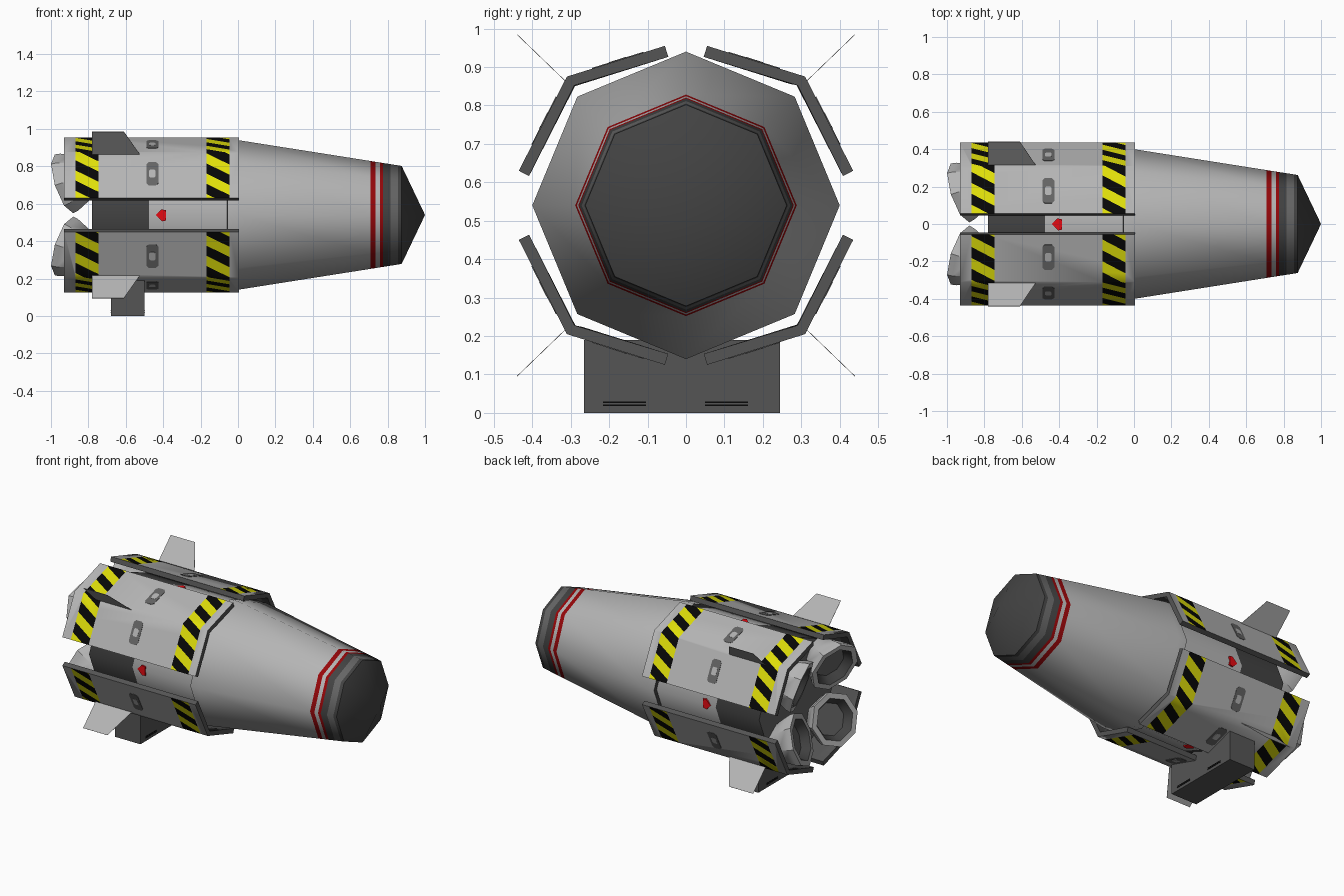
import bpy, bmesh, math
from mathutils import Vector, Matrix

if "Cube" in bpy.data.objects:
    bpy.data.objects.remove(bpy.data.objects["Cube"])

ZC = 0.54  # height of the long axis


def material(name, r, g, b):
    m = bpy.data.materials.new(name)
    m.diffuse_color = (r, g, b, 1)
    m.use_nodes = True
    m.node_tree.nodes["Principled BSDF"].inputs["Base Color"].default_value = m.diffuse_color
    return m


GREY = material("light_grey", 0.46, 0.46, 0.46)
MID = material("mid_grey", 0.13, 0.13, 0.13)
DARK = material("dark_grey", 0.055, 0.055, 0.055)
STAND = material("stand_grey", 0.09, 0.09, 0.09)
YELLOW = material("hazard_yellow", 0.75, 0.74, 0.003)
BLACK = material("hazard_black", 0.002, 0.002, 0.002)
STRIPE = material("stripe_red", 0.31, 0.002, 0.003)
RED = material("bright_red", 0.78, 0.003, 0.006)


def finish(name, bm, mats, smooth=None):
    me = bpy.data.meshes.new(name)
    bm.to_mesh(me)
    bm.free()
    for m in mats:
        me.materials.append(m)
    ob = bpy.data.objects.new(name, me)
    bpy.context.collection.objects.link(ob)
    bpy.ops.object.select_all(action='DESELECT')
    ob.select_set(True)
    bpy.context.view_layer.objects.active = ob
    if smooth:
        bpy.ops.object.shade_smooth_by_angle(angle=math.radians(smooth))
    return ob


def lathe(name, profile, seg_mats, matrix, smooth=50):
    """Eight-sided turned part along local x; one material per profile segment."""
    bm = bmesh.new()
    rings = []
    for x, r in profile:
        rings.append([bm.verts.new((x, r * math.cos(k * math.pi / 4), r * math.sin(k * math.pi / 4)))
                      for k in range(8)])
    mats = list(dict.fromkeys(seg_mats))
    for a, b, m in zip(rings, rings[1:], seg_mats):
        for k in range(8):
            f = bm.faces.new((a[k], a[(k + 1) % 8], b[(k + 1) % 8], b[k]))
            f.material_index = mats.index(m)
    bmesh.ops.remove_doubles(bm, verts=bm.verts, dist=1e-5)
    bmesh.ops.recalc_face_normals(bm, faces=bm.faces)
    bm.transform(matrix)
    return finish(name, bm, mats, smooth)


def prism(name, pts, direction, mat):
    """Solid made by pushing a flat outline along a direction."""
    bm = bmesh.new()
    f = bm.faces.new([bm.verts.new(p) for p in pts])
    new = bmesh.ops.extrude_face_region(bm, geom=[f])["geom"]
    bmesh.ops.translate(bm, vec=direction, verts=[v for v in new if isinstance(v, bmesh.types.BMVert)])
    bmesh.ops.recalc_face_normals(bm, faces=bm.faces)
    return finish(name, bm, [mat])


axis = Matrix.Translation((0, 0, ZC))

# Hull: rear core, step, tapering cone with red rings, dark nose
def cone_r(x):
    return 0.40 - x * 0.138 / 0.875

cuts = [0.0, 0.708, 0.735, 0.758, 0.775, 0.815, 0.855, 0.875]
hull = [(-0.78, 0), (-0.78, 0.38), (-0.475, 0.38), (-0.06, 0.38), (-0.055, 0.40)]
hull += [(x, cone_r(x)) for x in cuts] + [(1.0, 0)]
lathe("hull", hull, [MID, DARK, GREY, DARK, GREY, GREY, STRIPE, GREY, STRIPE,
                     DARK, MID, DARK, DARK], axis)

# Outer shells: flat sheet cut into stripes, then folded round the hull
A, B, C = Vector((0.055, 0.415)), Vector((0.31, 0.335)), Vector((0.435, 0.09))
L1, L2 = (B - A).length, (C - B).length
BANDS = ((-0.87, -0.745), (-0.168, -0.045))
PERIOD, SLOPE = 0.122, 0.55


def section(s):
    return A.lerp(B, s / L1) if s <= L1 else B.lerp(C, (s - L1) / L2)


def in_band(x):
    return any(a < x < b for a, b in BANDS)


def cut(bm, faces, co, no):
    geom = list(faces) + list({e for f in faces for e in f.edges}) + list({v for f in faces for v in f.verts})
    bmesh.ops.bisect_plane(bm, geom=geom, plane_co=co, plane_no=no, dist=1e-5)


def shell(name, sy, sz):
    bm = bmesh.new()
    bm.faces.new([bm.verts.new(p) for p in
                  ((-0.93, 0, 0), (0.005, 0, 0), (0.005, L1 + L2, 0), (-0.93, L1 + L2, 0))])
    for x in [e for b in BANDS for e in b]:
        cut(bm, bm.faces[:], (x, 0, 0), (1, 0, 0))
    for k in range(-14, 26):
        band = [f for f in bm.faces if in_band(f.calc_center_median().x)]
        cut(bm, band, (0, k * PERIOD / 2, 0), (SLOPE * sy * sz, 1, 0))
    cut(bm, bm.faces[:], (0, L1, 0), (0, 1, 0))
    for f in bm.faces:
        c = f.calc_center_median()
        if in_band(c.x):
            f.material_index = 1 + math.floor((c.y + SLOPE * sy * sz * c.x) / (PERIOD / 2)) % 2
    for v in bm.verts:
        p = section(v.co.y)
        v.co = (v.co.x, sy * p.x, ZC + sz * p.y)
    bm.normal_update()
    for f in bm.faces:
        if f.normal.y * sy + f.normal.z * sz < 0:
            f.normal_flip()
    ob = finish(name, bm, [GREY, YELLOW, BLACK, STAND])
    mod = ob.modifiers.new("thickness", 'SOLIDIFY')
    mod.thickness, mod.offset = 0.03, -1
    mod.material_offset, mod.material_offset_rim = 3, 3
    bpy.ops.object.modifier_apply(modifier=mod.name)
    bpy.ops.object.shade_smooth_by_angle(angle=math.radians(55))


def plate(name, sy, sz, x0, x1, s0, s1, lift, mat):
    """Thin painted patch lying on one shell face."""
    p0, p1 = section(s0), section(s1)
    d = (p1 - p0).normalized()
    n = Vector((0, -d.y * sy, d.x * sz))
    def at(x, p):
        return Vector((x, sy * p.x, ZC + sz * p.y)) - n * 0.002
    c = (x1 - x0) * 0.2
    m0, m1 = p0 + d * c, p1 - d * c
    prism(name, [at(x0 + c, p0), at(x1 - c, p0), at(x1, m0), at(x1, m1),
                 at(x1 - c, p1), at(x0 + c, p1), at(x0, m1), at(x0, m0)], n * (0.002 + lift), mat)


for sy, side in ((-1, "front"), (1, "back")):
    for sz, level in ((-1, "lower"), (1, "upper")):
        tag = f"{level}_{side}"
        shell("shell_" + tag, sy, sz)

        # Worn patches on both faces of the shell
        for i, s in enumerate((L1 * 0.48, L1 + L2 * 0.47)):
            plate(f"patch_{tag}_{i}", sy, sz, -0.49, -0.426, s - 0.07, s + 0.07, 0.002, MID)
            plate(f"patch_centre_{tag}_{i}", sy, sz, -0.475, -0.441, s - 0.024, s + 0.024, 0.003, GREY)

        # Sheet-thin fin standing on the shell fold
        def fin(x, t):
            return Vector((x, sy * (0.30 + 0.14 * t), ZC + sz * (0.31 + 0.135 * t)))
        w = Vector((0, sy, -sz)) * 0.0005
        prism("fin_" + tag, [fin(-0.78, 0) - w, fin(-0.78, 1) - w, fin(-0.61, 1) - w, fin(-0.515, 0) - w],
              w * 2, GREY)

        # Engine bell tilted towards the axis
        tilt = math.radians(25)
        radial = Vector((0, sy, sz)).normalized()
        fwd = Vector((math.cos(tilt), 0, 0)) + radial * math.sin(tilt)
        across = (radial * math.cos(tilt) - Vector((math.sin(tilt), 0, 0)))
        third = fwd.cross(across)
        m = Matrix((fwd, across, third)).transposed().to_4x4()
        m.translation = Vector((-0.93, 0, ZC)) + radial * 0.235
        lathe("engine_bell_" + tag,
              [(0.2, 0), (0.2, 0.075), (0.1, 0.13), (0.03, 0.16), (0, 0.165), (0, 0.13), (0.05, 0.1), (0.05, 0)],
              [DARK, GREY, GREY, GREY, GREY, DARK, MID], m, 40)

# Red marks in the four gaps between shells
for k, name in enumerate(("back", "top", "front", "bottom")):
    rot = axis @ Matrix.Rotation(k * math.pi / 2, 4, 'X')
    pts = [(-0.44, 0.372, 0.0), (-0.405, 0.372, 0.034), (-0.385, 0.372, 0.03),
           (-0.385, 0.372, -0.025), (-0.41, 0.372, -0.03)]
    prism("red_mark_" + name, [rot @ Vector(p) for p in pts],
          rot.to_3x3() @ Vector((0, 0.0095, 0)), RED)

# Stand block under the hull, with dark slots on its two ends
prism("stand", [(-0.68, -0.265, 0), (-0.50, -0.265, 0), (-0.50, 0.245, 0), (-0.68, 0.245, 0)],
      Vector((0, 0, 0.19)), STAND)
for x in (-0.50, -0.682):
    for y in (-0.16, 0.105):
        for z in (0.018, 0.026):
            prism("stand_slot", [(x, y - 0.056, z), (x, y + 0.056, z), (x, y + 0.056, z + 0.004),
                                 (x, y - 0.056, z + 0.004)], Vector((0.002, 0, 0)), BLACK)
